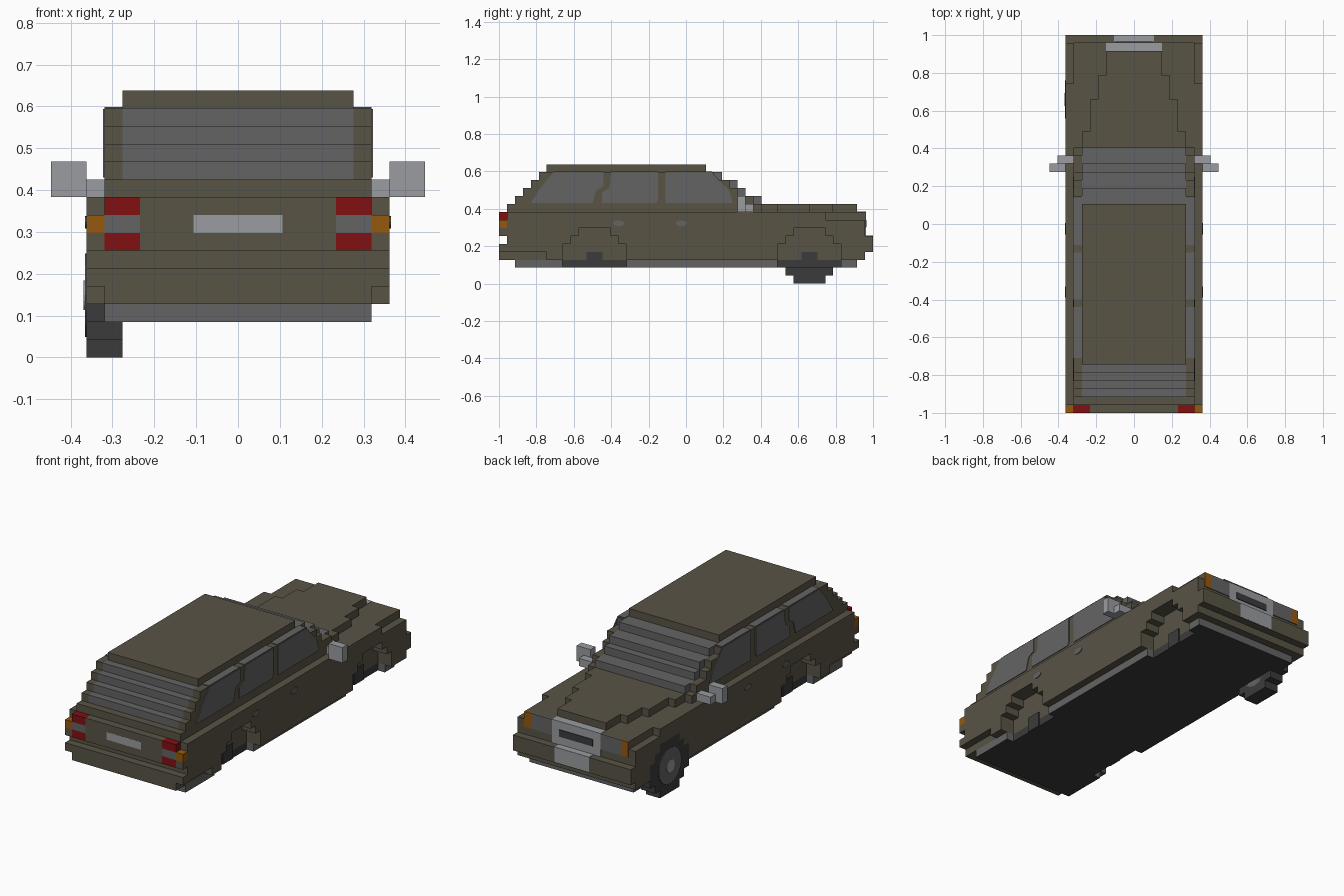
import bpy
import bmesh
import math
from mathutils import Matrix, Vector

default_cube = bpy.data.objects.get("Cube")
if default_cube:
    bpy.data.objects.remove(default_cube, do_unlink=True)

UNIT = 2 / 47          # edge of one block
WIDE, SIDE, CORE = 8.5, 7.5, 6.5   # half widths in blocks
REAR_ARCH, FRONT_ARCH = 12, 39


def make_material(name, colour):
    material = bpy.data.materials.new(name)
    material.use_nodes = True
    material.diffuse_color = (*colour, 1)
    shader = material.node_tree.nodes["Principled BSDF"]
    shader.inputs["Base Color"].default_value = (*colour, 1)
    shader.inputs["Roughness"].default_value = 0.8
    return material


paint = make_material("olive brown paint", (.098, .087, .06))
glass = make_material("grey glass", (.127, .127, .13))
metal = make_material("light metal", (.32, .335, .35))
rubber = make_material("dark rubber", (.044, .044, .044))
red = make_material("red lamp", (.225, .005, .006))
amber = make_material("amber lamp", (.3, .098, .005))


def point(x, y, z):
    """Block coordinates to model space; y counts from the tail."""
    return Vector((x * UNIT, y * UNIT - 1, z * UNIT))


def finish(name, bm, *materials):
    bmesh.ops.recalc_face_normals(bm, faces=bm.faces)
    mesh = bpy.data.meshes.new(name)
    bm.to_mesh(mesh)
    bm.free()
    for material in materials:
        mesh.materials.append(material)
    obj = bpy.data.objects.new(name, mesh)
    bpy.context.collection.objects.link(obj)
    return obj


def blocks(name, material, boxes, mirror=False):
    """One object from boxes given as (x range, y range, z range) in blocks."""
    bm = bmesh.new()
    for xs, ys, zs in boxes:
        for sign in ((1, -1) if mirror else (1,)):
            low = point(xs[0] * sign, ys[0], zs[0])
            high = point(xs[1] * sign, ys[1], zs[1])
            size = high - low
            matrix = Matrix.Translation((low + high) / 2) @ Matrix.Diagonal(
                (abs(size.x), size.y, size.z, 1))
            bmesh.ops.create_cube(bm, size=1, matrix=matrix)
    return finish(name, bm, material)


def side_plate(name, material, outline, x, thickness=.004):
    """Thin plate from a (y, z) outline, laid on the side plane at x."""
    bm = bmesh.new()
    face = bm.faces.new([bm.verts.new((x, y, z)) for y, z in outline])
    out = math.copysign(thickness, x)
    grown = bmesh.ops.extrude_face_region(bm, geom=[face])["geom"]
    bmesh.ops.translate(bm, vec=(out, 0, 0),
                        verts=[v for v in grown if isinstance(v, bmesh.types.BMVert)])
    return finish(name, bm, material)


def oval(y, z, ry, rz, sides=16):
    turns = [math.tau * i / sides for i in range(sides)]
    return [(y + ry * math.cos(a), z + rz * math.sin(a)) for a in turns]


def full(half):
    return (-half, half)


# Lower body: a core with side panels stepped around the wheel arches
blocks("body_core", paint, [
    (full(CORE), (0, 46), (3, 5)),
    (full(CORE), (1, 46), (5, 9)),
])
arch_half = {3: 4, 4: 4, 5: 3, 6: 2}
panels = []
for row in range(3, 9):
    start = 0 if row < 5 else 1
    end = 46
    half = arch_half.get(row)
    if row == 3:
        panels.append(((CORE, SIDE), (0, 6), (row, row + 1)))
        start = 6
    if row == 8:
        panels.append(((CORE, SIDE), (41, end), (row, row + 1)))
        end = 41
    edges = [start, end]
    if half:
        edges[1:1] = [REAR_ARCH - half, REAR_ARCH + half,
                      FRONT_ARCH - half, FRONT_ARCH + half]
    for a, b in zip(edges[::2], edges[1::2]):
        panels.append(((CORE, WIDE), (a, b), (row, row + 1)))
blocks("side_panels", paint, panels, mirror=True)
blocks("front_bumper", paint, [(full(WIDE), (46, 47), (4, 6))])

# Hood, tapering towards the grille
blocks("hood", paint, [
    (full(CORE), (33, 35), (9, 10)), (full(5.5), (35, 39), (9, 10)),
    (full(4.5), (39, 42), (9, 10)), (full(3.5), (42, 45), (9, 10)),
])

# Underbody: grey skirt with dark floor and arch linings
skirt = blocks("underbody_skirt", glass, [
    (full(SIDE), (2, REAR_ARCH - 4), (2, 3)),
    (full(SIDE), (REAR_ARCH + 4, FRONT_ARCH - 4), (2, 3)),
    (full(SIDE), (FRONT_ARCH + 4, 45), (2, 3)),
])
skirt.data.materials.append(rubber)
for face in skirt.data.polygons:
    face.material_index = int(face.normal.z < -.5)
blocks("arch_floor", rubber, [
    (full(CORE), (c - 4, c + 4), (2, 3)) for c in (REAR_ARCH, FRONT_ARCH)])
blocks("axle_stub", rubber, [
    ((CORE, CORE + .12), (c - 1, c + 1), (2, 4)) for c in (REAR_ARCH, FRONT_ARCH)],
    mirror=True)

# Greenhouse: each row is a glass core between painted pillars
blocks("waistline", paint, [(full(SIDE), (1, 33), (9, 10))])
screens, pillars = [], []
for step, front in enumerate((33, 31, 30, 28)):
    rows = (10 + step, 11 + step)
    screens.append((full(CORE), (2 + step, front), rows))
    pillars.append(((CORE, SIDE), (2 + step, front - 1), rows))
blocks("windscreens", glass, screens)
blocks("pillars", paint, pillars, mirror=True)
blocks("roof", paint, [(full(CORE), (6, 26), (14, 15))])

# Side windows, with their upper edge folded onto the ledge by the roof
windows = {
    "rear": [(-.83, .43), (-.5, .43), (-.48, .5), (-.44, .52), (-.44, .594),
             (-.71, .594), (-.78, .51)],
    "middle": [(-.45, .43), (-.16, .43), (-.15, .45), (-.15, .594),
               (-.4, .594), (-.41, .51), (-.45, .49)],
    "front": [(-.11, .43), (.25, .43), (.23, .5), (.18, .55), (.14, .594),
              (-.11, .594)],
}
for side, sign in (("left", 1), ("right", -1)):
    for place, outline in windows.items():
        side_plate(f"{place}_window_{side}", glass, outline, sign * SIDE * UNIT)
    for place, y in (("rear", -.36), ("front", -.025)):
        side_plate(f"{place}_handle_{side}", glass,
                   oval(y, .323, .03, .015), sign * WIDE * UNIT)
ledges = []
for outline in windows.values():
    ys = [y for y, z in outline if z > .59]
    ledges.append(((CORE, SIDE), [(y + 1) / UNIT for y in (min(ys), max(ys))],
                   (14, 14.08)))
blocks("window_ledges", glass, ledges, mirror=True)

# Mirrors
blocks("mirrors", metal, [
    ((WIDE, 10.5), (30, 31), (9, 11)), ((SIDE, 9.5), (31, 32), (9, 10))],
    mirror=True)

# Tail: panel, lamps and number plate
blocks("tail_panel", paint, [(full(5.5), (0, 1), (6, 9))])
blocks("tail_corners", paint, [((SIDE, WIDE), (0, 1), (6, 7))], mirror=True)
blocks("tail_lamps", red, [
    ((5.5, SIDE), (0, 1), (r, r + 1)) for r in (6, 8)], mirror=True)
blocks("reverse_lamps", glass, [((5.5, SIDE), (0, 1), (7, 8))], mirror=True)
blocks("rear_indicators", amber, [((SIDE, WIDE), (0, 1), (7, 8))], mirror=True)
blocks("rear_plate", metal, [(full(2.5), (-.01, .1), (7, 8))])

# Nose: grille, headlamps and number plate
blocks("grille", metal, [(full(3.5), (45, 46.1), (6, 9.05))])
blocks("grille_slot", rubber, [(full(2.4), (46, 46.2), (7.1, 8))])
blocks("headlamps", glass, [((3.5, CORE), (45.9, 46.1), (7, 9))], mirror=True)
blocks("front_indicators", amber, [((CORE, SIDE), (45.9, 46.1), (7, 9))], mirror=True)
blocks("front_plate", metal, [(full(2.5), (46, 47), (4.1, 6.05)),
                              (full(2.5), (46.9, 47.01), (4.1, 6))])

# Single front wheel on the right side
blocks("front_wheel_right", rubber, [
    ((-WIDE, -CORE), (FRONT_ARCH - half, FRONT_ARCH + half), (row, row + 1))
    for row, half in enumerate((2, 3, 4, 4, 4, 3, 2))])
hub_y, hub_z = FRONT_ARCH * UNIT - 1, 3.5 * UNIT
side_plate("wheel_hub", glass, oval(hub_y, hub_z, .1, .1), -WIDE * UNIT)
side_plate("wheel_cap", metal, oval(hub_y, hub_z, .035, .035), -WIDE * UNIT, .007)
side_plate("wheel_hub_inner", glass, oval(hub_y, hub_z, .1, .1), -CORE * UNIT, -.004)
